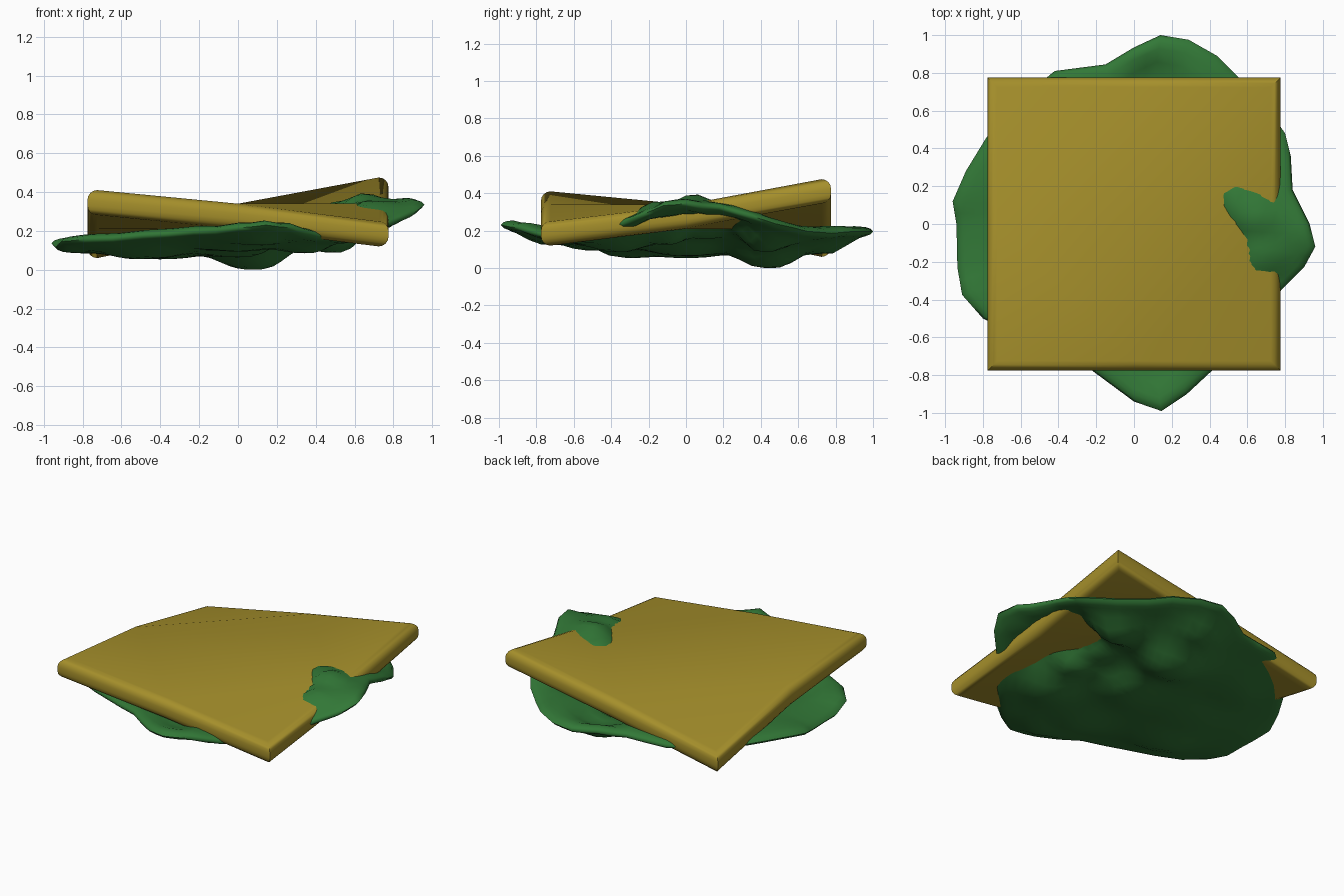
import bpy, math

if "Cube" in bpy.data.objects:
    bpy.data.objects.remove(bpy.data.objects["Cube"])

def material(name, col):
    m = bpy.data.materials.new(name)
    m.diffuse_color = (*col, 1)
    m.use_nodes = True
    m.node_tree.nodes["Principled BSDF"].inputs["Base Color"].default_value = m.diffuse_color
    return m

def make(name, verts, faces, mat, angle):
    me = bpy.data.meshes.new(name)
    me.from_pydata(verts, [], faces)
    me.validate()
    me.materials.append(mat)
    ob = bpy.data.objects.new(name, me)
    bpy.context.collection.objects.link(ob)
    bpy.ops.object.select_all(action='DESELECT')
    ob.select_set(True)
    bpy.context.view_layer.objects.active = ob
    bpy.ops.object.mode_set(mode='EDIT')
    bpy.ops.mesh.select_all(action='SELECT')
    bpy.ops.mesh.normals_make_consistent(inside=False)
    bpy.ops.object.mode_set(mode='OBJECT')
    bpy.ops.object.shade_smooth_by_angle(angle=math.radians(angle))
    return ob

mustard = material("mustard", (0.376, 0.275, 0.024))
leaf_green = material("leaf green", (0.032, 0.188, 0.038))

# --- square slab: flat cross in the middle, corners folded up or down
ring = [(-1, -1, .41), (0, -1, .34), (1, -1, .25), (1, 0, .34),
        (1, 1, .475), (0, 1, .34), (-1, 1, .19), (-1, 0, .34)]
HALF, THICK, R = 0.775, 0.13, 0.05
steps = [(R * (1 - math.sin(a)), R * (1 - math.cos(a)))
         for a in (i * math.pi / 8 for i in range(5))]
layers = [(HALF - i, -d) for i, d in steps]
layers += [(HALF - i, d - THICK) for i, d in reversed(steps)]
verts = [(x * s, y * s, z + dz) for s, dz in layers for x, y, z in ring]
faces = []
for k in range(len(layers) - 1):
    for j in range(8):
        n = (j + 1) % 8
        faces.append((k * 8 + j, k * 8 + n, k * 8 + 8 + n, k * 8 + 8 + j))
for base, z in ((0, .34), ((len(layers) - 1) * 8, .34 - THICK)):
    c = len(verts)
    verts.append((0, 0, z))
    for j in (0, 2, 4, 6):
        a, b, d = base + (j - 1) % 8, base + j, base + j + 1
        faces += [(a, b, d), (a, d, c)]
make("slab", verts, faces, mustard, 50)

# --- leaf: outline with height, counter-clockwise
rim = [(.93, 0, .35), (.84, .18, .33), (.83, .36, .28), (.80, .48, .24), (.68, .65, .2),
       (.55, .78, .19), (.44, .89, .2), (.29, .975, .2), (.14, 1.0, .2), (0, .935, .2),
       (-.15, .845, .18), (-.42, .81, .17), (-.65, .62, .15), (-.78, .46, .15),
       (-.89, .28, .15), (-.96, .12, .14), (-.94, 0, .12), (-.935, -.23, .12),
       (-.91, -.375, .15), (-.80, -.5, .16), (-.5, -.65, .18), (-.23, -.77, .2),
       (0, -.94, .22), (.145, -.99, .235), (.28, -.9, .22), (.42, -.77, .18),
       (.6, -.57, .17), (.78, -.35, .24), (.90, -.23, .29), (.96, -.12, .34)]
# inner heights: a hollow at the back, a hump that pokes through the slab
inner = [(0, 0, .11), (.08, .45, .045), (-.4, 0, .1), (-.5, -.3, .1), (-.45, .4, .11),
         (0, -.5, .14), (.35, -.35, .13), (.36, .1, .2), (.52, .12, .32), (.65, .05, .36),
         (.7, -.13, .32), (.70, .22, .31), (.5, .42, .13), (.1, .75, .12),
         (.1, -.75, .17), (.4, -.1, .17)]
ctrl = rim + inner

def height(x, y):
    sw = sz = 0
    for a, b, z in ctrl:
        w = 1 / (((x - a) ** 2 + (y - b) ** 2) + 0.002) ** 1.7
        sw += w
        sz += w * z
    return sz / sw

outline = []
for i, p in enumerate(rim):
    q = rim[(i + 1) % len(rim)]
    outline += [(p[0], p[1]), ((p[0] + q[0]) / 2, (p[1] + q[1]) / 2)]
n = len(outline)
rings = [i / 14 for i in range(1, 14)] + [.96, .985, 1]
HT = 0.042

def sheet(t, side):
    out = []
    for x, y in outline:
        e = HT * math.sqrt(max(0, 1 - t ** 10))
        out.append((x * t, y * t, height(x * t, y * t) + side * e))
    return out

loops = [sheet(t, 1) for t in rings] + [sheet(t, -1) for t in reversed(rings[:-1])]
verts = [v for l in loops for v in l]
faces = [(k * n + j, k * n + (j + 1) % n, k * n + n + (j + 1) % n, k * n + n + j)
         for k in range(len(loops) - 1) for j in range(n)]
for base, side in ((0, 1), ((len(loops) - 1) * n, -1)):
    c = len(verts)
    verts.append((0, 0, height(0, 0) + side * HT))
    faces += [(base + j, base + (j + 1) % n, c) for j in range(n)]
low = min(v[2] for v in verts)
verts = [(x, y, z - low) for x, y, z in verts]
make("leaf", verts, faces, leaf_green, 80)
